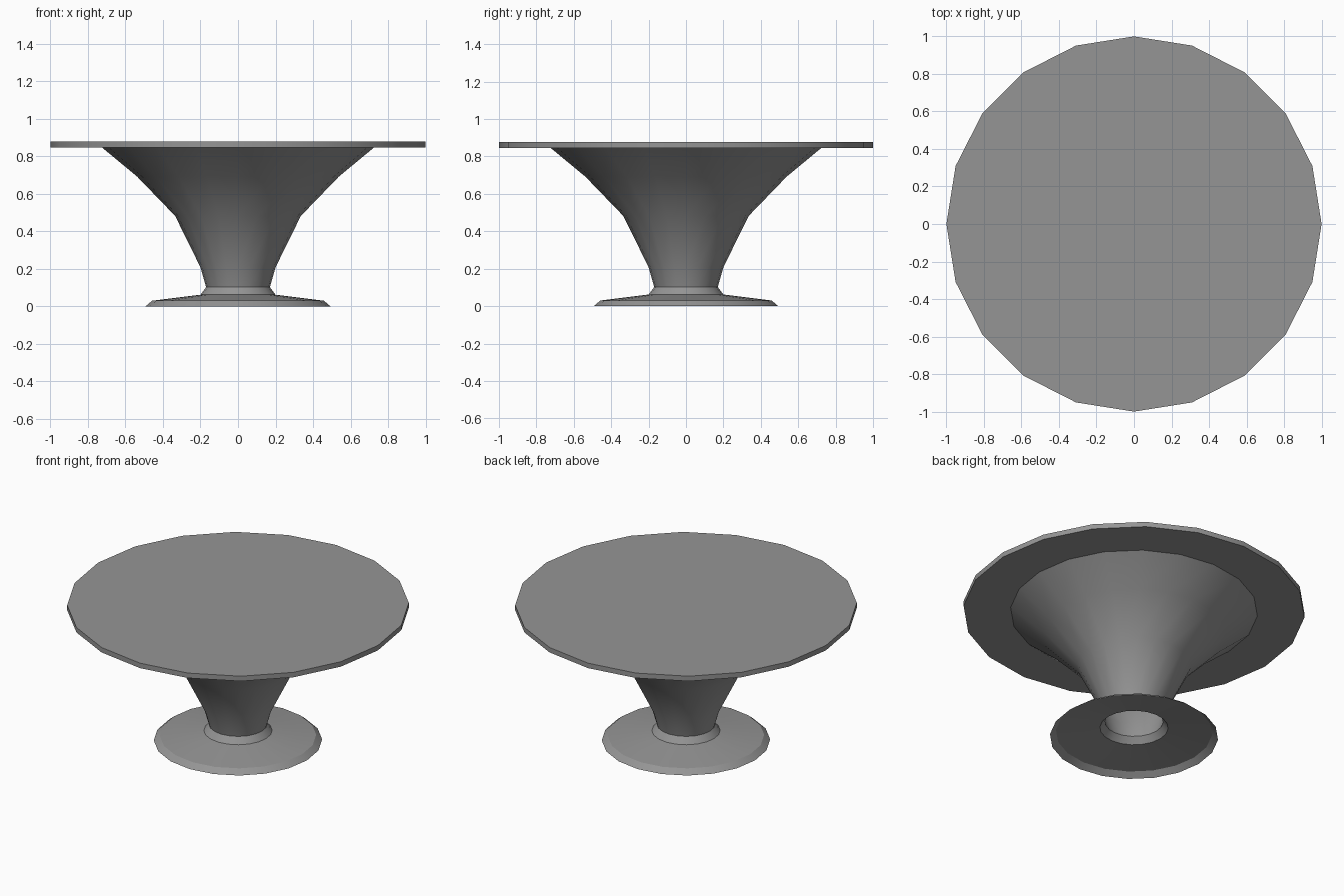
import bpy
import bmesh
import math

cube = bpy.data.objects.get("Cube")
if cube:
    bpy.data.objects.remove(cube, do_unlink=True)

SIDES = 20

grey = bpy.data.materials.new("mid_grey")
grey.use_nodes = True
colour = (0.3, 0.3, 0.3, 1)
grey.diffuse_color = colour
grey.node_tree.nodes["Principled BSDF"].inputs["Base Color"].default_value = colour


def lathe(name, profile, cap_top=False):
    """Turn (radius, height) points around z into an open shell."""
    bm = bmesh.new()
    rings = []
    for r, z in profile:
        rings.append([bm.verts.new((r * math.cos(a), r * math.sin(a), z))
                      for a in (2 * math.pi * i / SIDES for i in range(SIDES))])
    for low, high in zip(rings, rings[1:]):
        for i in range(SIDES):
            j = (i + 1) % SIDES
            bm.faces.new((low[i], low[j], high[j], high[i]))
    if cap_top:
        bm.faces.new(rings[-1])
    mesh = bpy.data.meshes.new(name)
    bm.to_mesh(mesh)
    bm.free()
    mesh.materials.append(grey)
    obj = bpy.data.objects.new(name, mesh)
    bpy.context.collection.objects.link(obj)
    bpy.ops.object.select_all(action="DESELECT")
    obj.select_set(True)
    bpy.context.view_layer.objects.active = obj
    bpy.ops.object.shade_smooth_by_angle(angle=math.radians(30))
    return obj


# Hollow foot, open underneath
lathe("foot", [(0.493, 0), (0.458, 0.03), (0.2, 0.062), (0.17, 0.102)])

# Flared hollow pedestal
lathe("pedestal", [(0.17, 0.102), (0.2, 0.208), (0.335, 0.482),
                   (0.538, 0.692), (0.724, 0.846)])

# Thin table top with an underside ring
lathe("table_top", [(0.724, 0.846), (1, 0.846), (1, 0.878)], cap_top=True)
